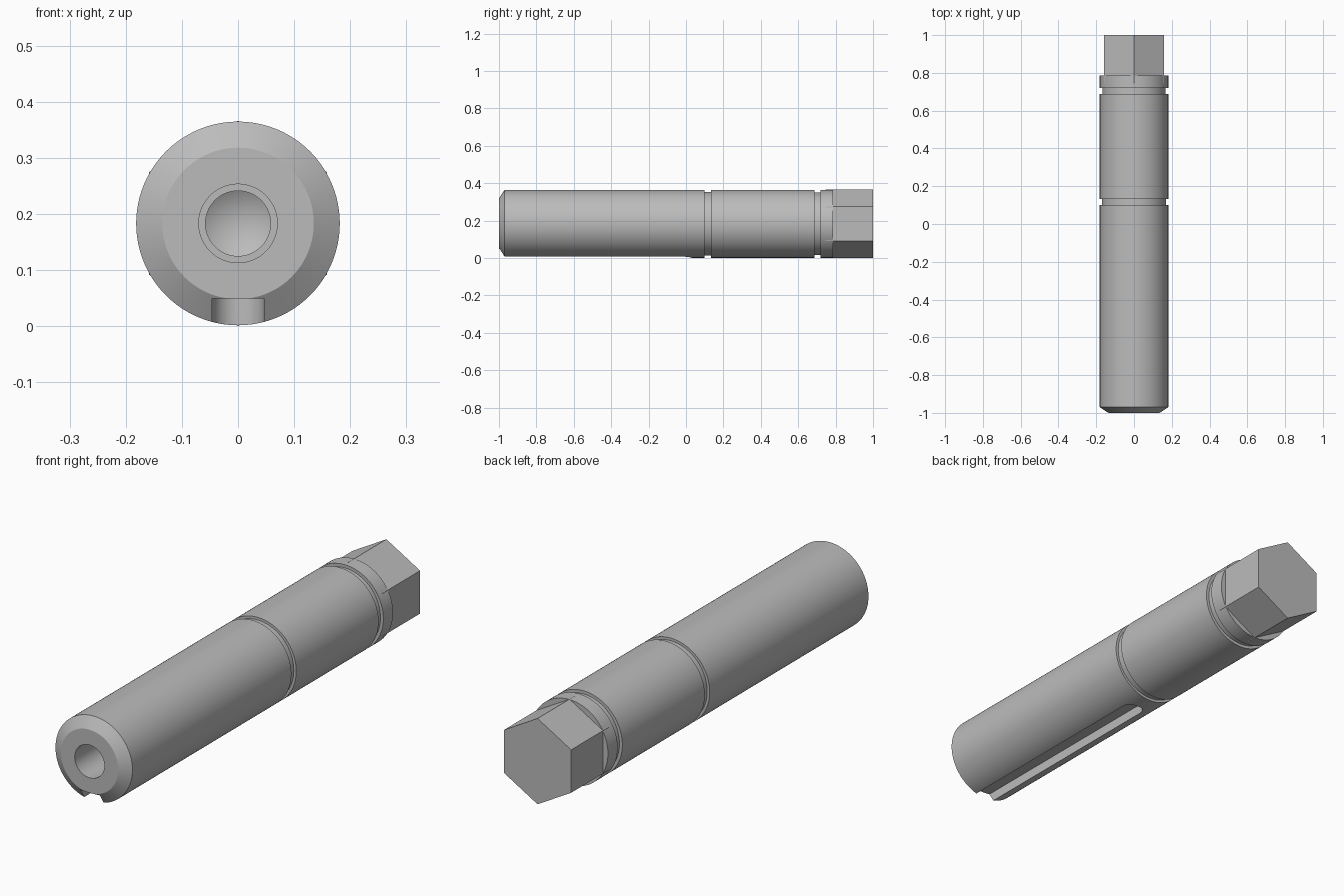
import bpy
import bmesh
from math import cos, sin, pi, radians
from mathutils import Matrix, Vector

cube = bpy.data.objects.get("Cube")
if cube:
    bpy.data.objects.remove(cube, do_unlink=True)

AXIS_Z = 0.183   # height of the shaft axis
R = 0.1815       # shaft radius
HEX_R = 0.183    # corner radius of the hexagon
SLOT_W = 0.046   # half width of the keyway

steel = bpy.data.materials.new("steel_grey")
steel.use_nodes = True
colour = (0.5, 0.5, 0.5, 1)
steel.diffuse_color = colour
steel.node_tree.nodes["Principled BSDF"].inputs["Base Color"].default_value = colour


def make_object(name, bm):
    bmesh.ops.remove_doubles(bm, verts=bm.verts, dist=1e-5)
    bmesh.ops.recalc_face_normals(bm, faces=bm.faces)
    mesh = bpy.data.meshes.new(name)
    bm.to_mesh(mesh)
    bm.free()
    mesh.materials.append(steel)
    obj = bpy.data.objects.new(name, mesh)
    bpy.context.collection.objects.link(obj)
    return obj


def lathe(name, profile, steps=96):
    """Spin (radius, y) points around the shaft axis."""
    bm = bmesh.new()
    verts = [bm.verts.new((r, y, AXIS_Z)) for r, y in profile]
    edges = [bm.edges.new(pair) for pair in zip(verts, verts[1:])]
    bmesh.ops.spin(bm, geom=verts + edges, cent=(0, 0, AXIS_Z), axis=(0, 1, 0),
                   angle=2 * pi, steps=steps, use_merge=True)
    return make_object(name, bm)


def prism(name, outline, offset):
    """Extrude a closed outline along the offset."""
    bm = bmesh.new()
    face = bm.faces.new([bm.verts.new(p) for p in outline])
    result = bmesh.ops.extrude_face_region(bm, geom=[face], use_keep_orig=True)
    moved = [v for v in result["geom"] if isinstance(v, bmesh.types.BMVert)]
    bmesh.ops.translate(bm, verts=moved, vec=offset)
    return make_object(name, bm)


def combine(target, other, operation):
    mod = target.modifiers.new(operation, 'BOOLEAN')
    mod.operation = operation
    mod.solver = 'EXACT'
    mod.object = other
    bpy.context.view_layer.objects.active = target
    bpy.ops.object.modifier_apply(modifier=mod.name)
    bpy.data.objects.remove(other, do_unlink=True)


def groove(start, end, radius):
    return [(R, start), (radius, start), (radius, end), (R, end)]


# Shaft with drilled front hole, front chamfer and two ring grooves
hole = [(0, -0.60), (0.058, -0.635), (0.058, -0.70), (0.07, -0.70), (0.07, -1)]
profile = (hole + [(0.135, -1), (R, -0.97)]
           + groove(0.10, 0.133, 0.17) + groove(0.688, 0.72, 0.168)
           + [(R, 0.785), (0, 0.785)])
shaft = lathe("shaft", profile)

# Hexagonal drive end, corners just breaking through the collar
hexagon = [(HEX_R * sin(i * pi / 3), 0.745, AXIS_Z + HEX_R * cos(i * pi / 3))
           for i in range(6)]
combine(shaft, prism("hex_end", hexagon, Vector((0, 0.255, 0))), 'UNION')

# Keyway along the underside with a round inner end
arc = [(SLOT_W * cos(i * pi / 24), -0.016 + SLOT_W * sin(i * pi / 24), -0.1)
       for i in range(25)]
slot = arc + [(-SLOT_W, -1.1, -0.1), (SLOT_W, -1.1, -0.1)]
combine(shaft, prism("keyway_cutter", slot, Vector((0, 0, 0.149))), 'DIFFERENCE')

# Smooth the round surfaces, keep machined edges crisp
bpy.ops.object.select_all(action='DESELECT')
shaft.select_set(True)
bpy.context.view_layer.objects.active = shaft
bpy.ops.object.shade_smooth_by_angle(angle=radians(20))
